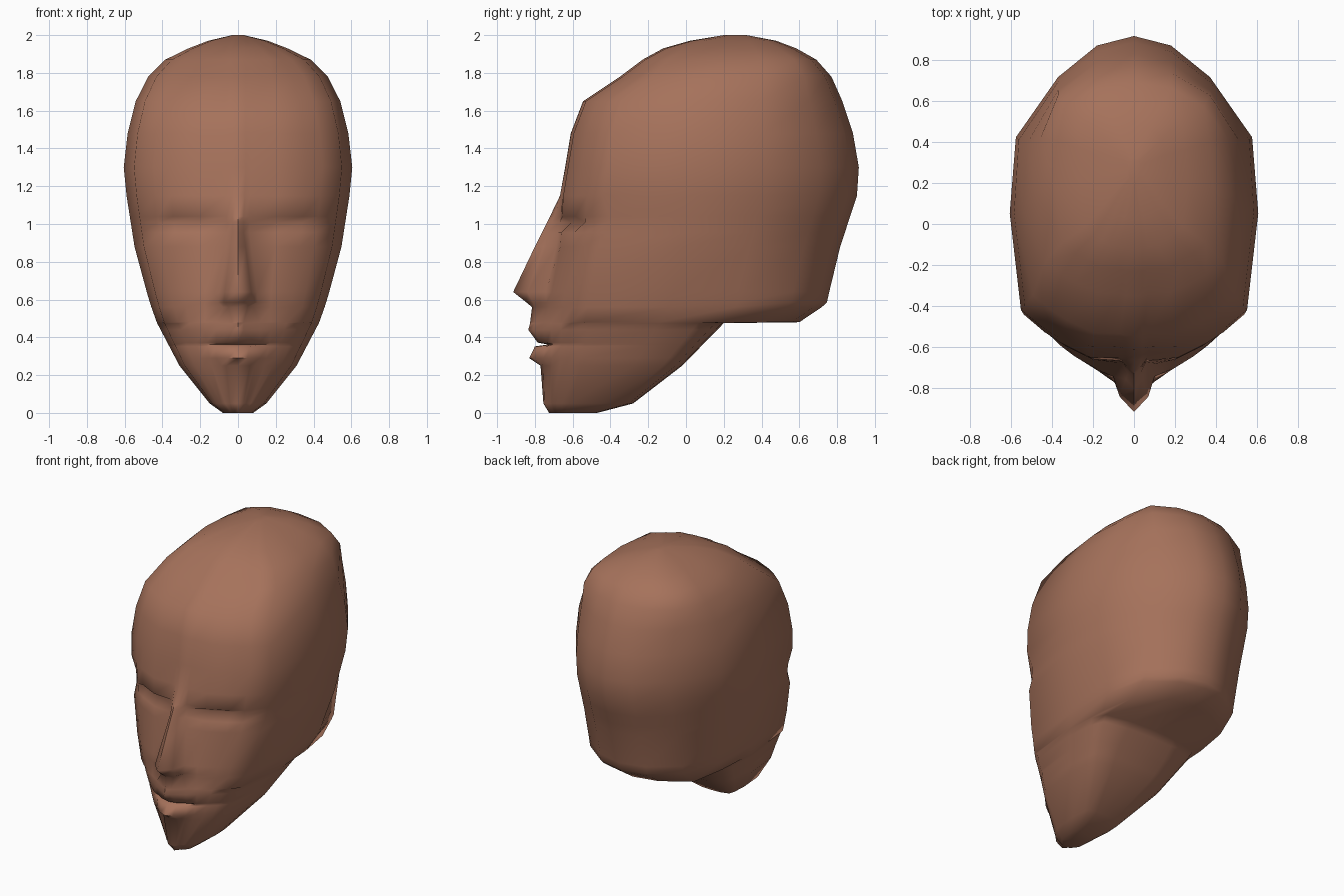
import bpy, bmesh

# Skull outline by height: z, half width, back y
SKULL = [(0, .08, -.47), (.05, .15, -.28), (.13, .22, -.16), (.25, .31, -.02), (.475, .428, .2),
         (.48, .43, .6), (.5, .44, .64), (.58, .465, .745), (.83, .54, .80), (1.15, .59, .905),
         (1.3, .605, .915), (1.37, .60, .915), (1.6, .567, .85), (1.78, .475, .77), (1.87, .385, .69),
         (1.96, .20, .53), (2.0, .03, .32)]

# Face relief: z, midline y, nose/lip half width, its y, cheek y
FACE = [(0, -.725, .04, -.71, -.69), (.05, -.755, .06, -.75, -.71), (.25, -.77, .08, -.755, -.71),
        (.29, -.83, .05, -.81, -.71), (.352, -.80, .06, -.785, -.71), (.362, -.73, .06, -.72, -.705),
        (.372, -.785, .06, -.77, -.71), (.44, -.835, .03, -.81, -.715), (.475, -.825, .03, -.80, -.715),
        (.48, -.825, .03, -.80, -.715), (.56, -.815, .05, -.80, -.715), (.585, -.845, .075, -.81, -.715),
        (.64, -.915, .07, -.84, -.71), (.88, -.80, .04, -.755, -.665), (.955, -.762, .03, -.73, -.66),
        (1.01, -.735, .03, -.71, -.655), (1.04, -.72, .03, -.70, -.655), (1.15, -.667, .035, -.66, -.65)]
# Forehead and crown: z, midline y
BROW = [(1.3, -.64), (1.48, -.61), (1.65, -.545), (1.78, -.35), (1.87, -.23), (1.93, -.12),
        (1.97, .02), (2.0, .2)]
rows = FACE + [(z, y, .04, y + .002, y + .015) for z, y in BROW]

# Side and back columns: fraction of half width, largest half width,
# fraction from cheek to back on the skull, and on the jaw
SIDE = [(.6, 1, .045, .06), (.74, 1, .08, .12), (.91, 1, .135, .22), (1, 1, .44, .63),
        (.96, .575, .68, .85), (.88, .37, .87, .95), (.5, .18, .97, .99)]
EYE_Z = 1.01


def lerp(a, b, t):
    return a + (b - a) * t


def outline(z):
    for a, b in zip(SKULL, SKULL[1:]):
        if z <= b[0]:
            t = (z - a[0]) / (b[0] - a[0])
            return lerp(a[1], b[1], t), lerp(a[2], b[2], t)
    return SKULL[-1][1:]


def ring(z, yf, xn, yn, yc):
    w, yb = outline(z)
    xn = min(xn, w * .2)
    inset = .05 if z == EYE_Z else 0          # closed eye slot
    lips = .27 < z < .5
    # nose wing foot, or side of the lips
    flank = (.115, lerp(yn, yc, .55)) if lips else (min(xn + .03, w * .29), lerp(yn, yc, .75))
    half = [(xn, yn), flank, (max(.36 * w, min(.175, .45 * w)), yc + inset)]
    for i, (fx, cap, skull, jaw) in enumerate(SIDE):
        t = jaw if z < .478 else skull
        if i == 2 and .9 < z < 1.1:            # temples
            t += .025
        y = lerp(yc, yb, t) + (inset if i == 0 else 0)
        half.append((min(w * fx, cap), y))
    pts = [(0, yf)] + half + [(0, yb)] + [(-x, y) for x, y in reversed(half)]
    return [(x, y, z) for x, y in pts]


# Head: loft of mirrored cross-sections
bm = bmesh.new()
rings = [[bm.verts.new(p) for p in ring(*r)] for r in rows]
n = len(rings[0])
for lo, hi in zip(rings, rings[1:]):
    for i in range(n):
        j = (i + 1) % n
        bm.faces.new((lo[i], lo[j], hi[j], hi[i]))
bm.faces.new(rings[0][::-1])
bm.faces.new(rings[-1])
bmesh.ops.recalc_face_normals(bm, faces=bm.faces)
mesh = bpy.data.meshes.new("head")
bm.to_mesh(mesh)
bm.free()

head = bpy.data.objects.new("head", mesh)
bpy.context.collection.objects.link(head)
skin = bpy.data.materials.new("warm brown")
skin.diffuse_color = (.38, .168, .105, 1)
mesh.materials.append(skin)

bpy.context.view_layer.objects.active = head
head.select_set(True)
bpy.ops.object.shade_smooth_by_angle(angle=1.2)
